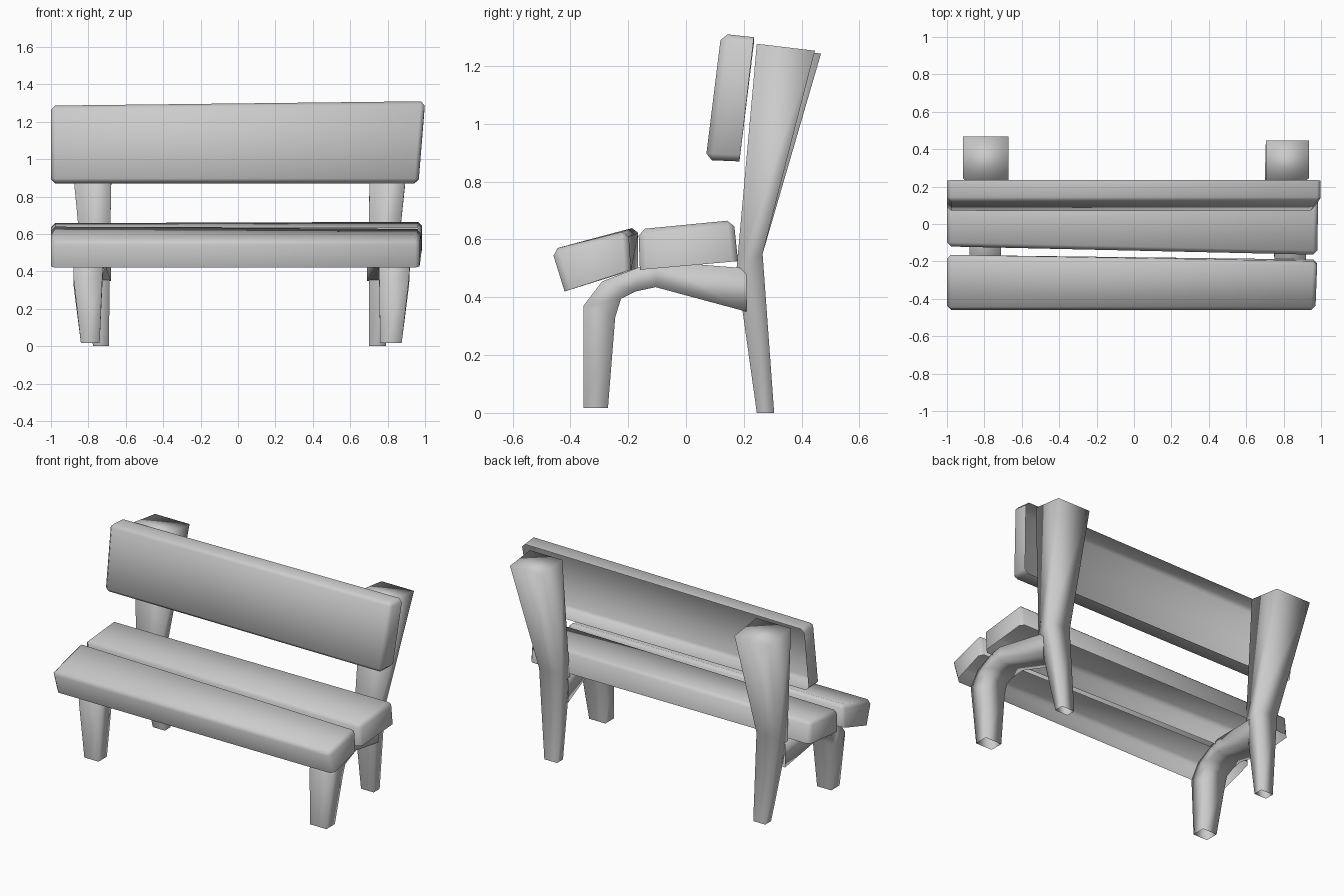
import bpy
import bmesh

cube = bpy.data.objects.get("Cube")
if cube:
    bpy.data.objects.remove(cube, do_unlink=True)

# Single plain grey for the whole bench
GREY = (0.6, 0.6, 0.6, 1.0)
grey = bpy.data.materials.new("plain grey")
grey.use_nodes = True
grey.diffuse_color = GREY
grey.node_tree.nodes["Principled BSDF"].inputs["Base Color"].default_value = GREY


def finish(name, bm):
    bmesh.ops.recalc_face_normals(bm, faces=bm.faces)
    mesh = bpy.data.meshes.new(name)
    bm.to_mesh(mesh)
    bm.free()
    mesh.materials.append(grey)
    obj = bpy.data.objects.new(name, mesh)
    bpy.context.collection.objects.link(obj)
    bpy.ops.object.select_all(action='DESELECT')
    obj.select_set(True)
    bpy.context.view_layer.objects.active = obj
    bpy.ops.object.shade_smooth()


def loft(bm, rings, sides=range(4)):
    """Skin the chosen sides between four-cornered rings."""
    loops = [[bm.verts.new(p) for p in ring] for ring in rings]
    for a, b in zip(loops, loops[1:]):
        for i in sides:
            j = (i + 1) % 4
            bm.faces.new((a[i], a[j], b[j], b[i]))
    return loops


def plank(name, right_end, left_end, bevel=0.022):
    """Each end: (x at first and last corner, x at middle corners, four (y, z) corners).
    The face between the last two corners is left open, with sharp edges."""
    bm = bmesh.new()
    loops = loft(bm, [[(x, *p) for x, p in zip((x0, x1, x1, x0), pts)]
                      for x0, x1, pts in (right_end, left_end)], (0, 1, 3))
    for ring in loops:
        bm.faces.new(ring)
    bmesh.ops.recalc_face_normals(bm, faces=bm.faces)
    edges = [e for e in bm.edges if not e.is_boundary]
    bmesh.ops.bevel(bm, geom=edges, offset=bevel, segments=1, affect='EDGES')
    finish(name, bm)


def limb(name, sections, capped):
    """Open-footed tapered limb; section: (x0, x1, front (y, z), back (y, z))."""
    bm = bmesh.new()
    loops = loft(bm, [[(x0, *f), (x1, *f), (x1, *b), (x0, *b)] for x0, x1, f, b in sections])
    if capped:
        bm.faces.new(loops[-1])
    finish(name, bm)


# Seat and backrest boards
plank("front_seat_board",
      (-1.0, -1.0, [(-.465, .565), (-.165, .645), (-.165, .50), (-.42, .42)]),
      (.97, .98, [(-.465, .565), (-.20, .632), (-.19, .495), (-.42, .42)]))
plank("rear_seat_board",
      (-1.0, -1.0, [(-.12, .635), (.165, .66), (.18, .525), (-.12, .50)]),
      (.98, .985, [(-.165, .635), (.165, .667), (.18, .525), (-.16, .495)]))
plank("backrest_board",
      (-1.0, -1.0, [(.068, .875), (.122, 1.288), (.235, 1.28), (.185, .87)]),
      (.965, 1.0, [(.068, .875), (.122, 1.312), (.235, 1.30), (.185, .87)]))

# Rear posts: (y, z) of the front and back edges, then the side edges
post_path = [((.245, .0), (.305, .0)), ((.175, .50), (.265, .55))]
post_top = {"right": ((.245, 1.272), (.467, 1.243)),
            "left": ((.245, 1.277), (.446, 1.253))}
post_x = {"right": [(-.775, -.69), (-.84, -.685), (-.915, -.67)],
          "left": [(.70, .79), (.70, .855), (.705, .935)]}

# Front legs bend back into arms that carry the seat
leg_path = [((-.355, .017), (-.27, .017)), ((-.355, .37), (-.245, .33)),
            ((-.29, .455), (-.225, .395)), ((-.16, .505), (-.175, .42)),
            ((-.10, .525), (-.105, .435)), ((.21, .50), (.21, .35))]
leg_x = {"right": [(-.84, -.74), (-.88, -.725), (-.88, -.72), (-.88, -.71),
                   (-.88, -.71), (-.85, -.68)],
         "left": [(.76, .875), (.755, .915), (.755, .918), (.75, .92),
                  (.74, .91), (.69, .85)]}

for side in ("right", "left"):
    path = post_path + [post_top[side]]
    limb(side + "_rear_post", [(*x, *p) for x, p in zip(post_x[side], path)], True)
    limb(side + "_front_leg", [(*x, *p) for x, p in zip(leg_x[side], leg_path)], False)
